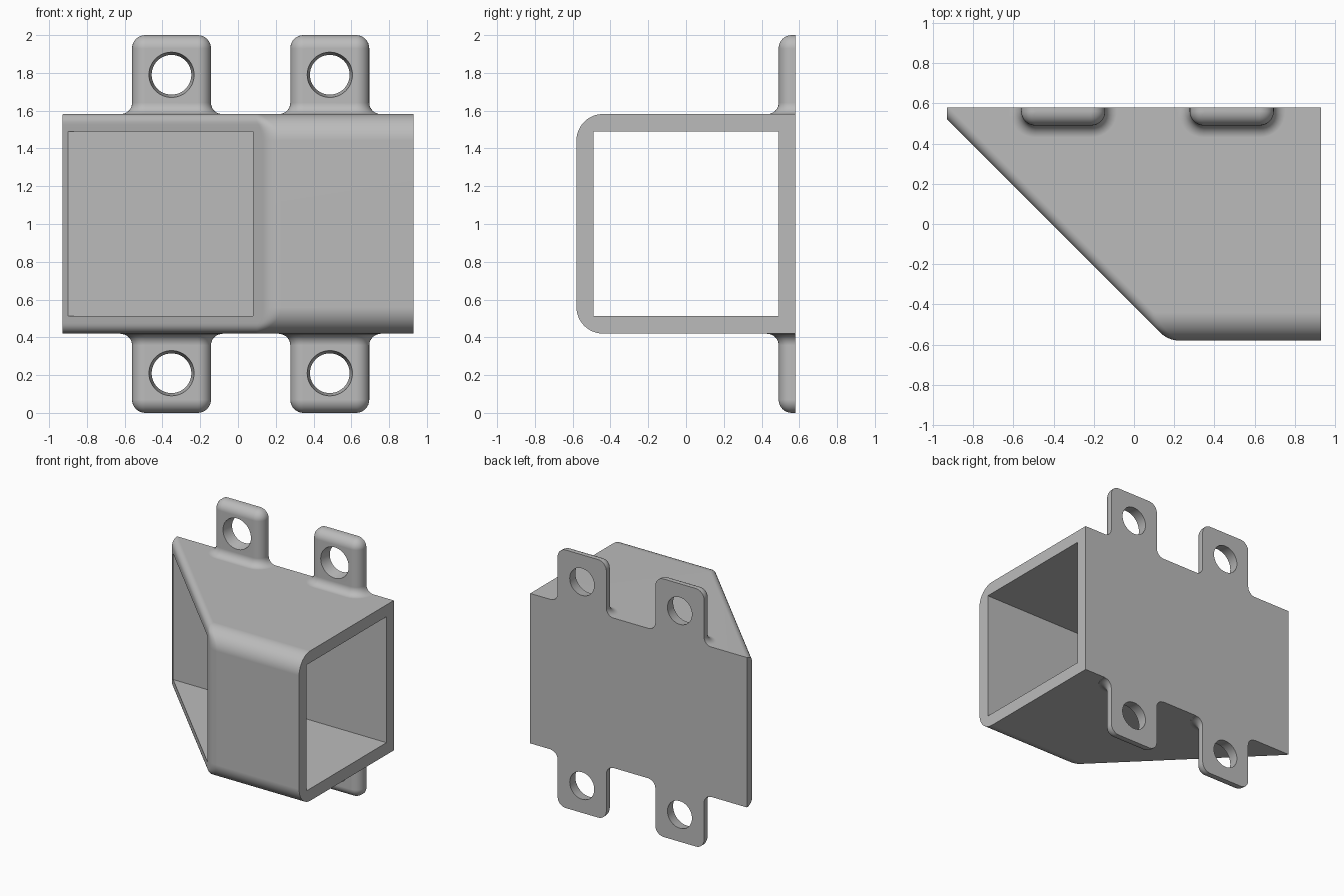
import bpy, bmesh
from math import sin, cos, tan, pi, sqrt
from mathutils import Vector

if "Cube" in bpy.data.objects:
    bpy.data.objects.remove(bpy.data.objects["Cube"])

LENGTH, DEPTH = 0.93, 0.58      # half sizes of the tube
TOP, BOTTOM = 1.582, 0.42
FRONT_R, RIM_R, LUG_R = 0.14, 0.05, 0.07
STEPS = 12

grey = bpy.data.materials.new("plain grey")
grey.use_nodes = True
grey.diffuse_color = (0.5, 0.5, 0.5, 1)
grey.node_tree.nodes["Principled BSDF"].inputs["Base Color"].default_value = (0.5, 0.5, 0.5, 1)


def inset(r, d):
    """Distance a rounded edge of radius r pulls in at depth d."""
    return r - sqrt(max(0, r * r - (r - d) ** 2)) if d < r else 0


def rounded(points, radii, n=8):
    """Outline whose corners are replaced by arcs of the given radii."""
    out = []
    for i, (p, r) in enumerate(zip(points, radii)):
        p = Vector(p)
        if r is None:
            out.append(p)
            continue
        a = (Vector(points[i - 1]) - p).normalized()
        b = (Vector(points[(i + 1) % len(points)]) - p).normalized()
        half = a.angle(b) / 2
        centre = p + (a + b).normalized() * r / sin(half)
        start = p + a * r / tan(half) - centre
        side = 1 if a.cross(b) < 0 else -1
        for k in range(n + 1):
            t = side * (pi - 2 * half) * k / n
            out.append(centre + Vector((start.x * cos(t) - start.y * sin(t),
                                        start.x * sin(t) + start.y * cos(t))))
    return out


def loft(name, layers):
    """Solid through (height, outline) layers."""
    bm = bmesh.new()
    rings = [[bm.verts.new((p.x, p.y, z)) for p in outline] for z, outline in layers]
    for low, high in zip(rings, rings[1:]):
        for i in range(len(low)):
            bm.faces.new((low[i - 1], low[i], high[i], high[i - 1]))
    bm.faces.new(rings[0])
    bm.faces.new(rings[-1])
    bmesh.ops.recalc_face_normals(bm, faces=bm.faces)
    mesh = bpy.data.meshes.new(name)
    bm.to_mesh(mesh)
    bm.free()
    mesh.materials.append(grey)
    obj = bpy.data.objects.new(name, mesh)
    bpy.context.collection.objects.link(obj)
    return obj


def combine(target, tool, operation):
    mod = target.modifiers.new(operation, 'BOOLEAN')
    mod.object, mod.operation, mod.solver = tool, operation, 'EXACT'
    bpy.context.view_layer.objects.active = target
    bpy.ops.object.modifier_apply(modifier=mod.name)
    bpy.data.objects.remove(tool)


def body_outline(d):
    pull = inset(FRONT_R, d)
    front = -DEPTH + pull
    diagonal = -0.41 + sqrt(2) * inset(RIM_R, d)
    left = max(-LENGTH, diagonal - 0.575)
    points = [(LENGTH, DEPTH), (left, DEPTH), (left, diagonal - left),
              (diagonal - front, front), (LENGTH, front)]
    return rounded(points, [None, None, None, max(0.03, FRONT_R - pull), None])


def lug_outline(x, grow):
    w, front = 0.209 + grow, 0.49 - grow
    points = [(x + w, DEPTH), (x - w, DEPTH), (x - w, front), (x + w, front)]
    r = max(0.003, LUG_R + grow)
    return rounded(points, [None, None, r, r])


# Tube body with rounded front edges and an angled end
depths = [FRONT_R * (1 - cos(pi / 2 * k / STEPS)) for k in range(STEPS + 1)]
layers = [(BOTTOM + d, body_outline(d)) for d in depths]
layers += [(TOP - d, body_outline(d)) for d in reversed(depths)]
body = loft("mounting_sleeve", layers)

# Four mounting lugs, flared at the root and rounded at the tip
FLARE = 0.06
for x in (-0.352, 0.486):
    for end in (1, -1):
        stack = [(0.55, FLARE)]
        for k in range(9):
            a = pi / 2 * k / 8
            stack.append((0.582 + FLARE * (1 - cos(a)), FLARE * (1 - sin(a))))
        for k in range(9):
            a = pi / 2 * k / 8
            stack.append((1 - LUG_R * (1 - sin(a)), -LUG_R * (1 - cos(a))))
        lug = loft("lug", [(1 + end * h, lug_outline(x, g)) for h, g in stack])
        combine(body, lug, 'UNION')

# Square passage through the tube
bpy.ops.mesh.primitive_cube_add(size=1, location=(0, 0, 1.002))
passage = bpy.context.object
passage.scale = (3, 0.98, 0.976)
bpy.context.view_layer.update()
combine(body, passage, 'DIFFERENCE')

# Slightly tapered bolt holes
for x in (-0.352, 0.486):
    for z in (0.21, 1.79):
        bpy.ops.mesh.primitive_cone_add(vertices=48, radius1=0.128, radius2=0.097, depth=0.19,
                                        location=(x, 0.535, z), rotation=(-pi / 2, 0, 0))
        combine(body, bpy.context.object, 'DIFFERENCE')

# One material and smooth fillets with crisp edges
body.data.materials.clear()
body.data.materials.append(grey)
for face in body.data.polygons:
    face.material_index = 0
bpy.ops.object.select_all(action='DESELECT')
body.select_set(True)
bpy.context.view_layer.objects.active = body
bpy.ops.object.shade_smooth_by_angle(angle=pi / 6)
weighted = body.modifiers.new("even_shading", 'WEIGHTED_NORMAL')
weighted.keep_sharp = True
